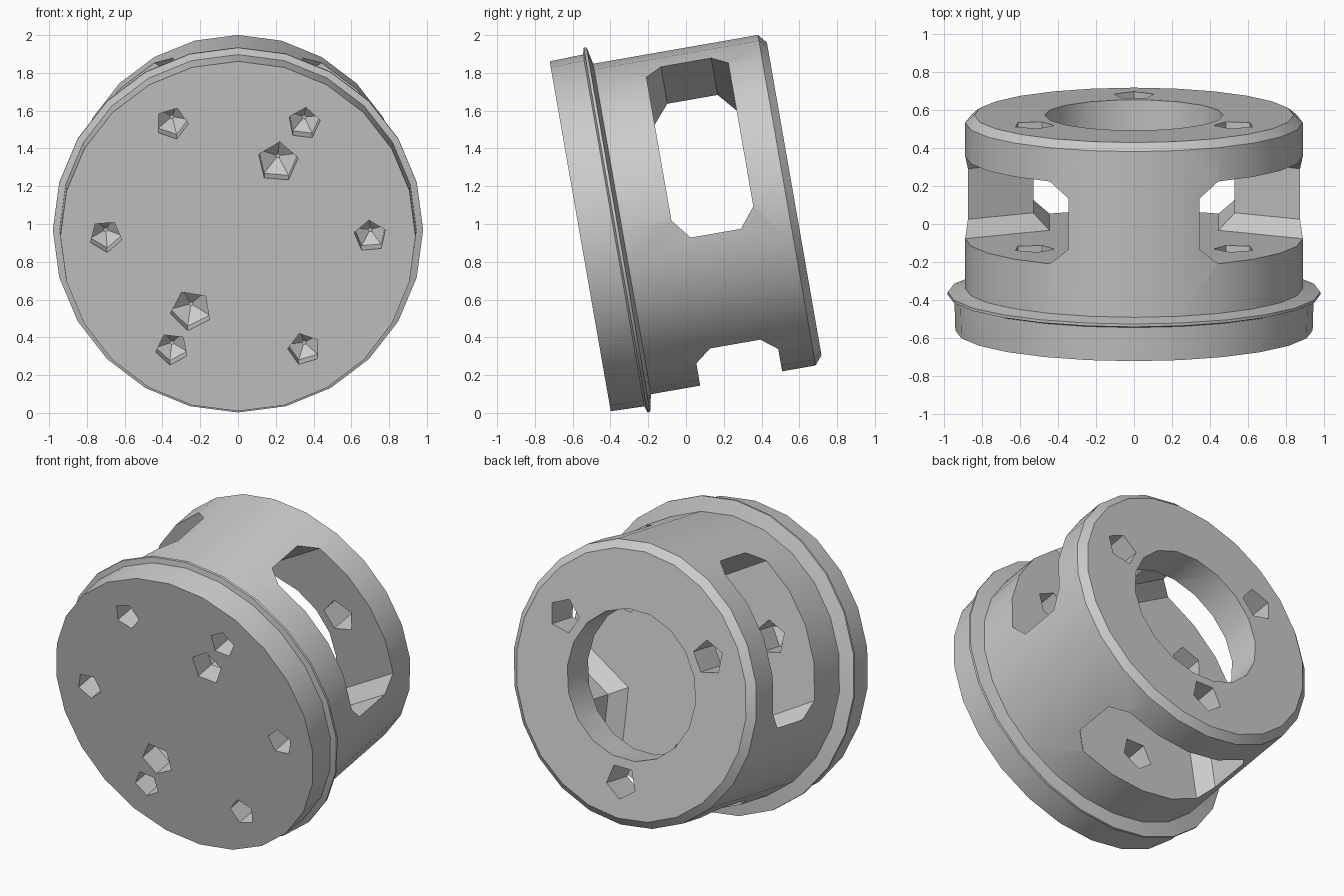
import bpy
import bmesh
from math import cos, sin, pi, radians

old = bpy.data.objects.get("Cube")
if old:
    bpy.data.objects.remove(old, do_unlink=True)

grey = bpy.data.materials.new("machined grey")
grey.use_nodes = True
colour = (0.6, 0.6, 0.6, 1)
grey.diffuse_color = colour
grey.node_tree.nodes["Principled BSDF"].inputs["Base Color"].default_value = colour


def finish(name, bm):
    bmesh.ops.recalc_face_normals(bm, faces=bm.faces)
    mesh = bpy.data.meshes.new(name)
    bm.to_mesh(mesh)
    bm.free()
    mesh.materials.append(grey)
    obj = bpy.data.objects.new(name, mesh)
    bpy.context.scene.collection.objects.link(obj)
    return obj


def bridge(bm, rings):
    """Join equal rings of vertices and cap both ends."""
    n = len(rings[0])
    for a, b in zip(rings, rings[1:]):
        for i in range(n):
            j = (i + 1) % n
            bm.faces.new((a[i], a[j], b[j], b[i]))
    bm.faces.new(rings[0])
    bm.faces.new(rings[-1])


def lathe(name, profile, sides, x=0, z=0, turn=0):
    """Revolve (radius, y) points about a line parallel to y."""
    bm = bmesh.new()
    angles = [turn + 2 * pi * i / sides for i in range(sides)]
    bridge(bm, [[bm.verts.new((x + r * cos(a), y, z + r * sin(a))) for a in angles]
                for r, y in profile])
    return finish(name, bm)


def slot(name, angle):
    """Chamfered slot running outward from the axis."""
    half, low, high, c = 0.53, 0.49, 0.93, 0.085
    side = [(half, low + c), (half, high - c), (half - c, high)]
    side += [(-s, t) for s, t in reversed(side)]
    side += [(c - half, low), (half - c, low)]
    bm = bmesh.new()
    bridge(bm, [[bm.verts.new((d * cos(angle) - s * sin(angle), t,
                               d * sin(angle) + s * cos(angle))) for s, t in side]
                for d in (0, 1.2)])
    return finish(name, bm)


# Drum with front flange, thin lip and chamfered back edge
drum = lathe("flanged_drum", [(0.94, 0), (0.945, 0.165), (0.945, 0.18), (0.98, 0.19),
                              (0.98, 0.205), (0.888, 0.225), (0.888, 1.11),
                              (0.84, 1.15)], 24)

# Three side windows, each with a bolt hole through the back plate into the floor
cutters = []
for k in range(3):
    a = radians(30 + 120 * k)
    cutters.append(slot("window_cutter", a))
for k in range(3):
    a = radians(30 + 120 * k)
    cutters.append(lathe("bolt_cutter", [(0.015, 0.25), (0.11, 0.31), (0.11, 1.3)],
                         5, 0.61 * cos(a), 0.61 * sin(a), a))

# Central opening in the back plate
cutters.append(lathe("opening_cutter", [(0.47, 0.75), (0.47, 1.3)], 18))

# Six small blind holes on a circle and two larger ones nearer the centre
holes = [(0.7, 60 * k, 0.087) for k in range(6)] + [(0.45, 62, 0.11), (0.47, 238, 0.11)]
for dist, deg, r in holes:
    a = radians(deg)
    cutters.append(lathe("front_hole_cutter", [(r, -0.2), (r, 0.14), (0.012, 0.2)],
                         5, dist * cos(a), dist * sin(a), a + 0.4))

for c in cutters:
    c.hide_render = True
    mod = drum.modifiers.new("cut", "BOOLEAN")
    mod.operation = "DIFFERENCE"
    mod.solver = "EXACT"
    mod.object = c

# Bake the cuts and drop the cutters
bpy.context.view_layer.update()
graph = bpy.context.evaluated_depsgraph_get()
baked = bpy.data.meshes.new_from_object(drum.evaluated_get(graph))
drum.modifiers.clear()
drum.data = baked
drum.data.materials.clear()
drum.data.materials.append(grey)
for c in cutters:
    bpy.data.objects.remove(c, do_unlink=True)

# Lean the drum back
drum.rotation_euler = (radians(9.9), 0, 0)
drum.location = (0, -0.56, 0.935)

bpy.ops.object.select_all(action="DESELECT")
drum.select_set(True)
bpy.context.view_layer.objects.active = drum
bpy.ops.object.shade_smooth_by_angle(angle=radians(25))
